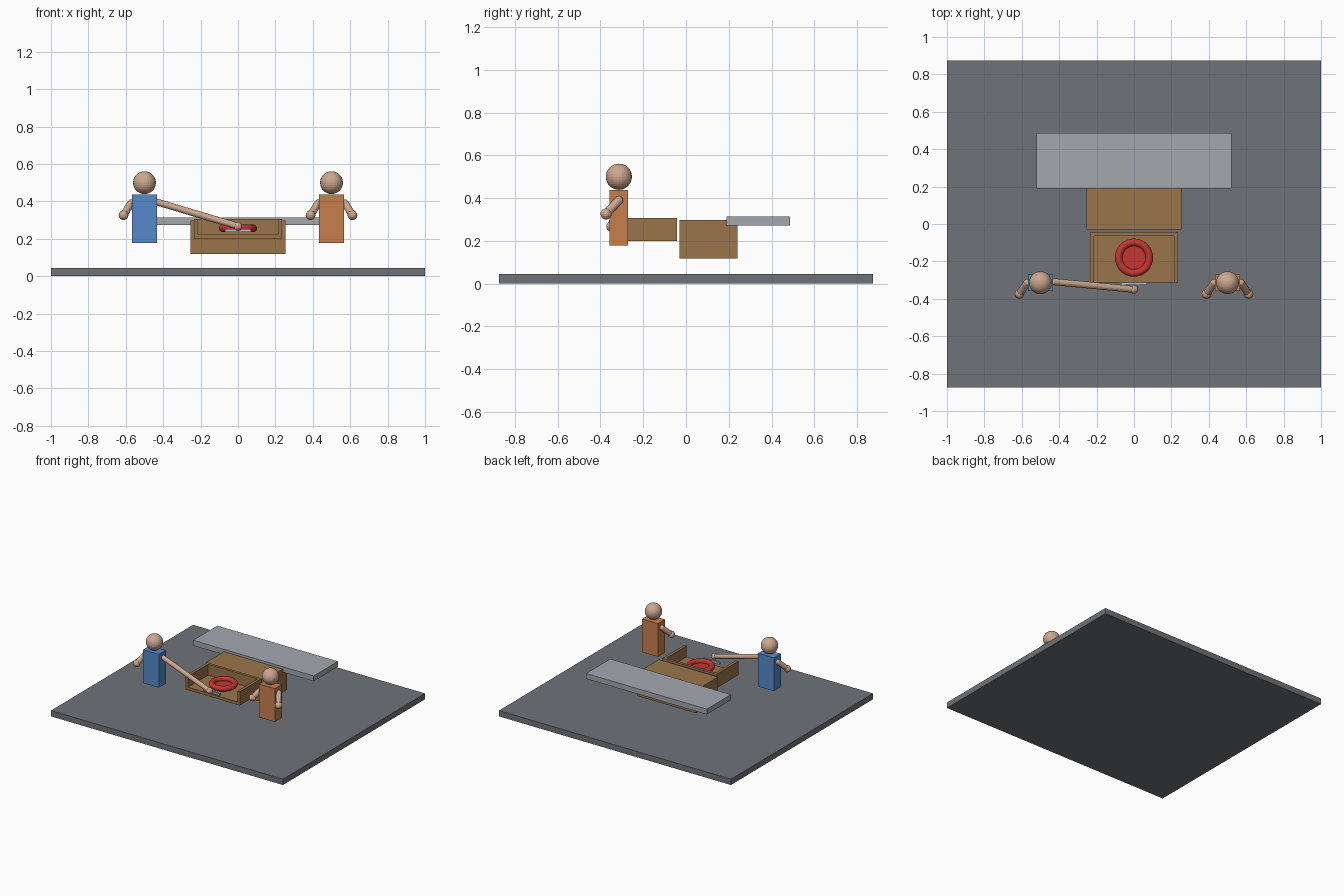
import bpy
from mathutils import Vector

cube = bpy.data.objects.get("Cube")
if cube:
    bpy.data.objects.remove(cube, do_unlink=True)


def material(name, srgb):
    lin = [((c / 255 + 0.055) / 1.055) ** 2.4 for c in srgb]
    m = bpy.data.materials.new(name)
    m.use_nodes = True
    m.diffuse_color = (*lin, 1)
    m.node_tree.nodes["Principled BSDF"].inputs["Base Color"].default_value = (*lin, 1)
    return m


FLOOR = material("floor grey", (111, 115, 120))
COUNTER = material("counter grey", (163, 168, 175))
WOOD = material("wood brown", (155, 117, 75))
RED = material("red", (196, 54, 50))
METAL = material("handle grey", (178, 188, 198))
BLUE = material("shirt blue", (86, 138, 203))
ORANGE = material("shirt orange", (201, 127, 78))
SKIN = material("skin", (204, 168, 143))


def finish(name, mat):
    ob = bpy.context.object
    ob.name = name
    ob.data.materials.append(mat)
    return ob


def box(name, mat, x, y, z):
    """Box from its (min, max) range on each axis."""
    bpy.ops.mesh.primitive_cube_add(size=1, location=[sum(r) / 2 for r in (x, y, z)])
    ob = finish(name, mat)
    ob.scale = [r[1] - r[0] for r in (x, y, z)]
    return ob


def ball(name, mat, centre, radius, segments=24, rings=16):
    bpy.ops.mesh.primitive_uv_sphere_add(segments=segments, ring_count=rings,
                                         radius=radius, location=centre)
    return finish(name, mat)


def rod(name, mat, start, end, radius):
    a, b = Vector(start), Vector(end)
    bpy.ops.mesh.primitive_cylinder_add(vertices=16, radius=radius,
                                        depth=(b - a).length, location=(a + b) / 2)
    ob = finish(name, mat)
    ob.rotation_euler = (b - a).to_track_quat('Z', 'Y').to_euler()
    return ob


# Floor slab, counter top and cabinet
box("floor_slab", FLOOR, (-1, 1), (-0.875, 0.875), (0, 0.045))
box("counter_top", COUNTER, (-0.52, 0.52), (0.19, 0.487), (0.273, 0.315))
box("cabinet_body", WOOD, (-0.255, 0.255), (-0.03, 0.242), (0.118, 0.297))

# Open-fronted drawer
W, T = 0.234, 0.021
FRONT, BACK = -0.312, -0.043
box("drawer_floor", WOOD, (-W, W), (FRONT, BACK), (0.2, 0.222))
box("drawer_back", WOOD, (-W + T, W - T), (BACK - T, BACK), (0.222, 0.307))
for side, x in (("right", (-W, -W + T)), ("left", (W - T, W))):
    box(f"drawer_{side}_wall", WOOD, x, (FRONT, BACK), (0.222, 0.307))
box("drawer_handle", METAL, (-0.07, 0.07), (-0.326, -0.312), (0.237, 0.252))

# Round dish with a thick rim
bpy.ops.mesh.primitive_torus_add(location=(0, -0.18, 0.256), major_radius=0.082,
                                 minor_radius=0.02, major_segments=36, minor_segments=12)
finish("dish_rim", RED)
bpy.ops.object.shade_smooth()
rod("dish_base", RED, (0, -0.18, 0.235), (0, -0.18, 0.25), 0.076)


# People
def arm(name, shoulder, hand, radius, hand_radius):
    rod(name + "_arm", SKIN, shoulder, hand, radius)
    ball(name + "_shoulder", SKIN, shoulder, radius, 16, 8)
    ball(name + "_hand", SKIN, hand, hand_radius, 16, 8)


def person(name, shirt, x, reaching):
    y = -0.314
    box(name + "_torso", shirt, (x - 0.068, x + 0.068), (-0.357, -0.271), (0.178, 0.437))
    ball(name + "_head", SKIN, (x, y, 0.5), 0.061)
    for side, s in (("right", -1), ("left", 1)):
        label = f"{name}_{side}"
        if reaching and s > 0:
            arm(label, (x + 0.072, y + 0.005, 0.395), (0, -0.35, 0.267), 0.018, 0.023)
        else:
            arm(label, (x + s * 0.072, y, 0.39), (x + s * 0.112, -0.374, 0.326), 0.02, 0.026)


person("blue_person", BLUE, -0.5, True)
person("orange_person", ORANGE, 0.5, False)
